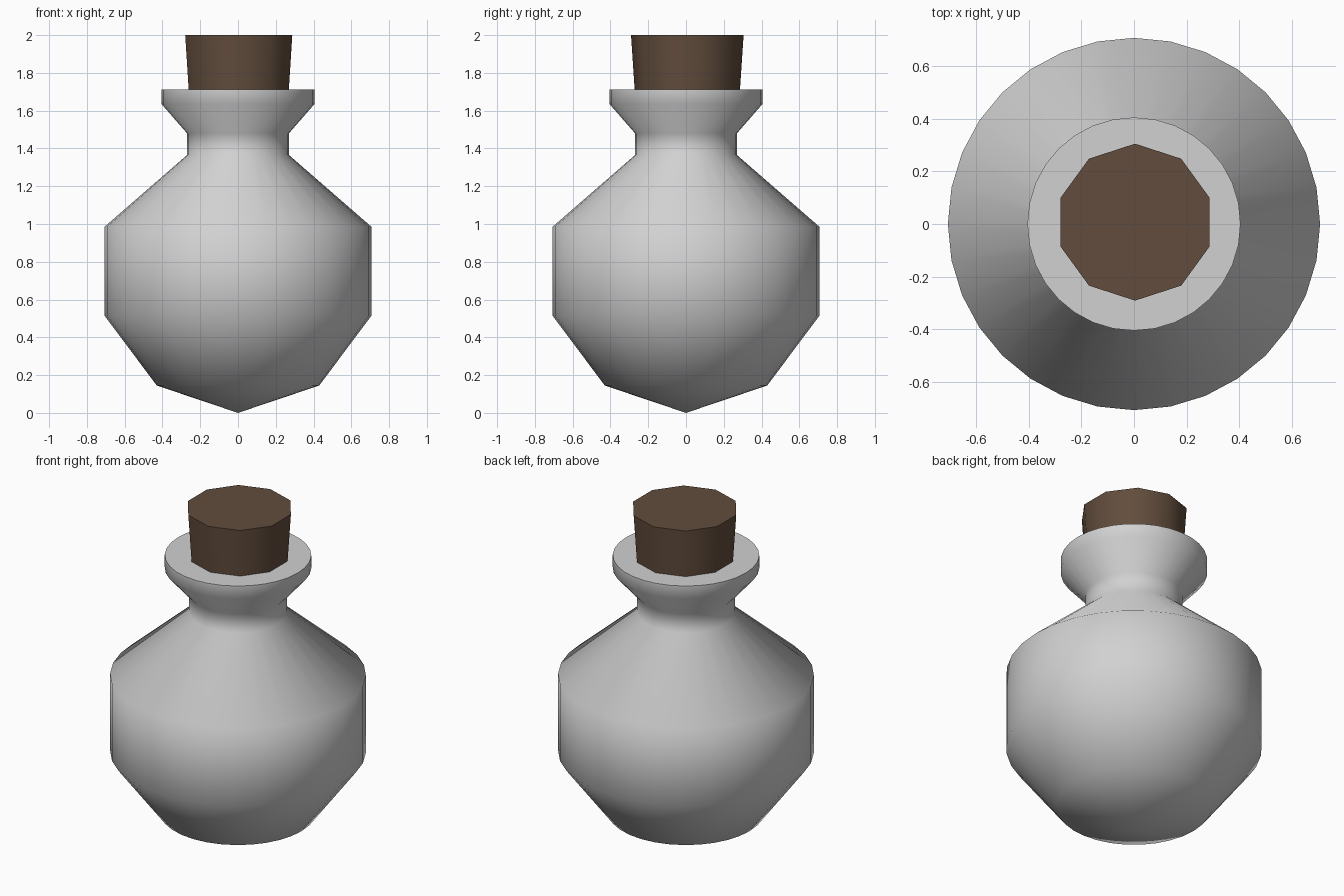
import bpy, bmesh, math

if "Cube" in bpy.data.objects:
    bpy.data.objects.remove(bpy.data.objects["Cube"])

def material(name, rgb):
    m = bpy.data.materials.new(name)
    m.diffuse_color = (*rgb, 1)
    m.use_nodes = True
    m.node_tree.nodes["Principled BSDF"].inputs["Base Color"].default_value = m.diffuse_color
    return m

def lathe(name, profile, sides, mat, centre=(0, 0), turn=0.0):
    """Revolve (radius, z) points around z; radius 0 makes a pole."""
    bm = bmesh.new()
    rings = []
    for r, z in profile:
        if r == 0:
            rings.append([bm.verts.new((0, 0, z))] * sides)
        else:
            angles = [turn + 2 * math.pi * i / sides for i in range(sides)]
            rings.append([bm.verts.new((r * math.cos(a), r * math.sin(a), z)) for a in angles])
    for low, high in zip(rings, rings[1:]):
        for i in range(sides):
            j = (i + 1) % sides
            bm.faces.new(dict.fromkeys((low[i], low[j], high[j], high[i])))
    bmesh.ops.recalc_face_normals(bm, faces=bm.faces)
    me = bpy.data.meshes.new(name)
    bm.to_mesh(me)
    bm.free()
    me.materials.append(mat)
    ob = bpy.data.objects.new(name, me)
    ob.location = (*centre, 0)
    bpy.context.collection.objects.link(ob)
    bpy.ops.object.select_all(action='DESELECT')
    ob.select_set(True)
    bpy.context.view_layer.objects.active = ob
    bpy.ops.object.shade_smooth_by_angle(angle=math.radians(60))
    return ob

glass = material("pale_grey_glass", (0.64, 0.64, 0.64))
brown = material("brown_cork", (0.12, 0.073, 0.045))

# Bottle: pointed base, round belly, narrow neck, flared lip with flat top
lathe("bottle", [(0, 0), (0.43, 0.145), (0.707, 0.515), (0.707, 0.985),
                 (0.27, 1.365), (0.27, 1.48), (0.405, 1.635),
                 (0.405, 1.713), (0, 1.713)], 32, glass)

# Cork: ten-sided tapered stopper
lathe("cork", [(0, 1.70), (0.278, 1.70), (0.298, 2.0), (0, 2.0)], 10, brown,
      centre=(0.004, 0.007), turn=math.pi / 2)
